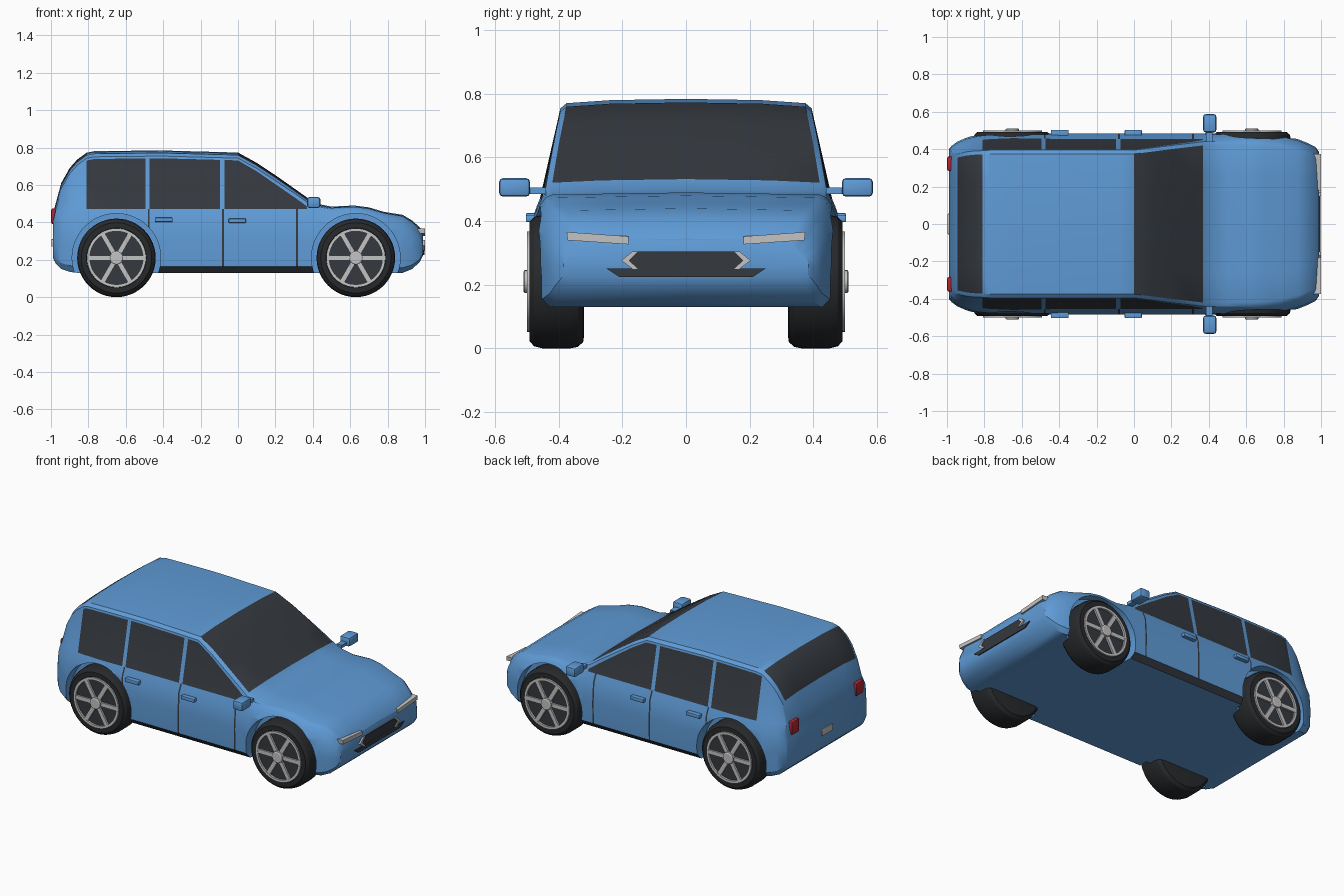
import bpy, bmesh, math
from mathutils import Matrix, Vector

if "Cube" in bpy.data.objects:
    bpy.data.objects.remove(bpy.data.objects["Cube"])


def material(name, rgb):
    m = bpy.data.materials.new(name)
    m.diffuse_color = (*rgb, 1)
    m.use_nodes = True
    m.node_tree.nodes["Principled BSDF"].inputs["Base Color"].default_value = m.diffuse_color
    return m


PAINT = material("blue_paint", (0.115, 0.33, 0.68))
GLASS = material("dark_glass", (0.035, 0.041, 0.05))
RUBBER = material("tyre_rubber", (0.02, 0.022, 0.025))
SILVER = material("silver", (0.55, 0.55, 0.55))
RED = material("red_light", (0.42, 0.02, 0.035))


def finish(name, bm, mats, angle=30):
    bmesh.ops.recalc_face_normals(bm, faces=bm.faces)
    me = bpy.data.meshes.new(name)
    bm.to_mesh(me)
    bm.free()
    for m in mats:
        me.materials.append(m)
    ob = bpy.data.objects.new(name, me)
    bpy.context.collection.objects.link(ob)
    smooth(ob, angle)
    return ob


def smooth(ob, angle=30):
    bpy.ops.object.select_all(action='DESELECT')
    ob.select_set(True)
    bpy.context.view_layer.objects.active = ob
    bpy.ops.object.shade_smooth_by_angle(angle=math.radians(angle))


def box(name, lo, hi, mat, bevel=0.0):
    bm = bmesh.new()
    lo, hi = Vector(lo), Vector(hi)
    size = hi - lo
    bmesh.ops.create_cube(bm, size=1, matrix=Matrix.Translation((lo + hi) / 2)
                          @ Matrix.Diagonal((abs(size.x), abs(size.y), abs(size.z), 1)))
    if bevel:
        bmesh.ops.bevel(bm, geom=bm.edges[:], offset=bevel, segments=2, profile=0.5, affect='EDGES')
    return finish(name, bm, [mat])


def plate(name, yz, x0, x1, mat):
    """Outline in the y-z plane, extruded along x."""
    bm = bmesh.new()
    f = bm.faces.new([bm.verts.new((x0, y, z)) for y, z in yz])
    ext = bmesh.ops.extrude_face_region(bm, geom=[f])
    bmesh.ops.translate(bm, vec=(x1 - x0, 0, 0), verts=[v for v in ext['geom'] if isinstance(v, bmesh.types.BMVert)])
    return finish(name, bm, [mat])


def lathe(name, prof, cx, cz, side, mat, closed=False, n=48):
    """Spin (radius, y) points about the wheel axis."""
    bm = bmesh.new()
    rings = [[bm.verts.new((cx + r * math.cos(2 * math.pi * i / n), side * y,
                            cz + r * math.sin(2 * math.pi * i / n))) for i in range(n)] for r, y in prof]
    pairs = list(zip(rings, rings[1:])) + ([(rings[-1], rings[0])] if closed else [])
    for a, b in pairs:
        for i in range(n):
            bm.faces.new((a[i], a[(i + 1) % n], b[(i + 1) % n], b[i]))
    if not closed:
        bm.faces.new(rings[0])
        bm.faces.new(rings[-1])
    return finish(name, bm, [mat])


# Body stations: x, half width, bottom, top, roof half width
STATIONS = [
    (-0.99, .40, .21, .44, .33), (-0.975, .418, .18, .50, .36), (-0.945, .44, .15, .61, .375),
    (-0.90, .46, .135, .69, .385), (-0.86, .472, .13, .735, .39), (-0.81, .48, .13, .772, .392),
    (-0.77, .484, .13, .78, .395), (-0.65, .489, .13, .782, .395), (-0.4, .485, .13, .784, .395),
    (0.0, .485, .13, .773, .395), (0.1, .485, .13, .718, .407), (0.2, .485, .13, .652, .42),
    (0.37, .485, .13, .532, .44), (0.42, .486, .13, .50, .44), (0.5, .488, .13, .484, .44),
    (0.62, .489, .13, .49, .44), (0.7, .486, .13, .48, .435), (0.78, .477, .13, .456, .425),
    (0.88, .452, .13, .44, .40), (0.93, .432, .15, .41, .38), (0.97, .412, .185, .375, .365),
    (0.99, .385, .225, .345, .345)]
WINDOWS = [(-0.81, -0.495), (-0.472, -0.097), (-0.072, 0.37)]
SEAMS = [(-0.482, -0.473), (-0.086, -0.076), (0.31, 0.32)]
SILL = (-0.43, 0.42)


def station(x):
    for a, b in zip(STATIONS, STATIONS[1:]):
        if a[0] <= x <= b[0]:
            k = (x - a[0]) / (b[0] - a[0])
            return [p + (q - p) * k for p, q in zip(a, b)]


def half_section(x):
    _, w, b, t, r = station(x)
    s = min(0.47, t - 0.04)
    h = s - b
    drop = 0.03 if x < 0.3 else 0.025 if x < 0.4 else 0.015
    e = t - drop
    wz = max(s + 0.003, e - 0.012 - 0.03 * max(0, x))
    if x > 0.4:
        wz = (s + e) / 2
    wy = (w - .03) + (r - w + .03) * (wz - s) / (e - s)
    return [(0, b), (w - .03, b), (w - .003, b + .1 * h), (w, b + .5 * h), (w - .008, b + .85 * h),
            (w - .03, s), (wy, wz), (r, e), (r - .02, t - drop * .45), (r * .6, t - .004), (0, t)]


def inside(x, spans):
    return any(a < x < b for a, b in spans)


def body_material(row, x):
    if row == 5 and inside(x, WINDOWS):
        return 1
    if row in (8, 9) and inside(x, [(-0.945, -0.81), (0, 0.37)]):
        return 1
    if row in (2, 3, 4) and inside(x, SEAMS):
        return 1
    return 1 if row == 1 and inside(x, [SILL]) else 0


# Body shell with glass, seams and sills coloured by row and position
xs = sorted({s[0] for s in STATIONS} | {v for p in WINDOWS + SEAMS + [SILL] for v in p})
bm = bmesh.new()
rings = []
for x in xs:
    half = half_section(x)
    ring = half + [(-y, z) for y, z in half[-2:0:-1]]
    rings.append([bm.verts.new((x, y, z)) for y, z in ring])
n = len(rings[0])
for i in range(len(xs) - 1):
    for k in range(n):
        j = (k + 1) % n
        f = bm.faces.new((rings[i][k], rings[i][j], rings[i + 1][j], rings[i + 1][k]))
        f.material_index = body_material(k if k < n // 2 else n - 1 - k, (xs[i] + xs[i + 1]) / 2)
bm.faces.new(rings[0])
bm.faces.new(rings[-1])
body = finish("body", bm, [PAINT, GLASS])

# Wheels and their arches
for end, cx in (("rear", -0.65), ("front", 0.63)):
    for label, sd in (("left", 1), ("right", -1)):
        tag = end + "_" + label
        cutter = lathe("arch_cutter", [(.237, .40), (.237, .65)], cx, .21, sd, PAINT)
        cutter.hide_render = True
        mod = body.modifiers.new("arch", 'BOOLEAN')
        mod.operation, mod.solver, mod.object = 'DIFFERENCE', 'EXACT', cutter
        bpy.context.view_layer.objects.active = body
        bpy.ops.object.modifier_apply(modifier="arch")
        bpy.data.objects.remove(cutter)
        lathe(tag + "_tyre", [(.17, .32), (.19, .323), (.205, .34), (.21, .365), (.21, .45), (.203, .477),
                              (.188, .491), (.16, .492), (.155, .484)], cx, .21, sd, RUBBER)
        lathe(tag + "_wheel_disc", [(.15, .47), (.15, .487)], cx, .21, sd, GLASS)
        lathe(tag + "_rim", [(.142, .48), (.158, .48), (.158, .499), (.142, .499)], cx, .21, sd, SILVER, True)
        lathe(tag + "_hub", [(.036, .48), (.036, .507), (.03, .511)], cx, .21, sd, SILVER, n=24)
        bm = bmesh.new()
        for i in range(6):
            bmesh.ops.create_cube(bm, size=1, matrix=Matrix.Translation((cx, sd * .491, .21))
                                  @ Matrix.Rotation(i * math.pi / 3, 4, 'Y')
                                  @ Matrix.Translation((.085, 0, 0)) @ Matrix.Diagonal((.125, .014, .026, 1)))
        finish(tag + "_spokes", bm, [SILVER])
smooth(body)

# Mirrors, handles and lights on both sides
for label, sd in (("left", 1), ("right", -1)):
    box(label + "_mirror", (.37, sd * .49, .477), (.44, sd * .587, .535), PAINT, .012)
    box(label + "_mirror_arm", (.385, sd * .44, .485), (.42, sd * .50, .505), PAINT)
    box(label + "_rear_handle", (-.445, sd * .47, .402), (-.35, sd * .503, .425), PAINT, .004)
    box(label + "_front_handle", (-.05, sd * .47, .397), (.042, sd * .503, .42), PAINT, .004)
    box(label + "_tail_light", (-1, sd * .283, .39), (-.96, sd * .362, .475), RED, .012)
    plate(label + "_headlight", [(sd * y, z) for y, z in
          ((.18, .327), (.372, .34), (.375, .366), (.18, .352))], .96, 1.0, SILVER)
    plate(label + "_grille_trim", [(sd * y, z) for y, z in
          ((.15, .305), (.168, .305), (.203, .276), (.168, .25), (.15, .25), (.178, .276))], .97, 1.0, SILVER)

# Grille, lower intake and rear plate
plate("grille", [(-.15, .304), (.15, .304), (.185, .276), (.15, .245), (-.15, .245), (-.185, .276)], .97, .995, GLASS)
plate("lower_intake", [(-.25, .251), (.25, .251), (.21, .225), (-.21, .225)], .96, .996, GLASS)
box("rear_plate", (-.998, -.055, .27), (-.98, .055, .31), SILVER, .003)
